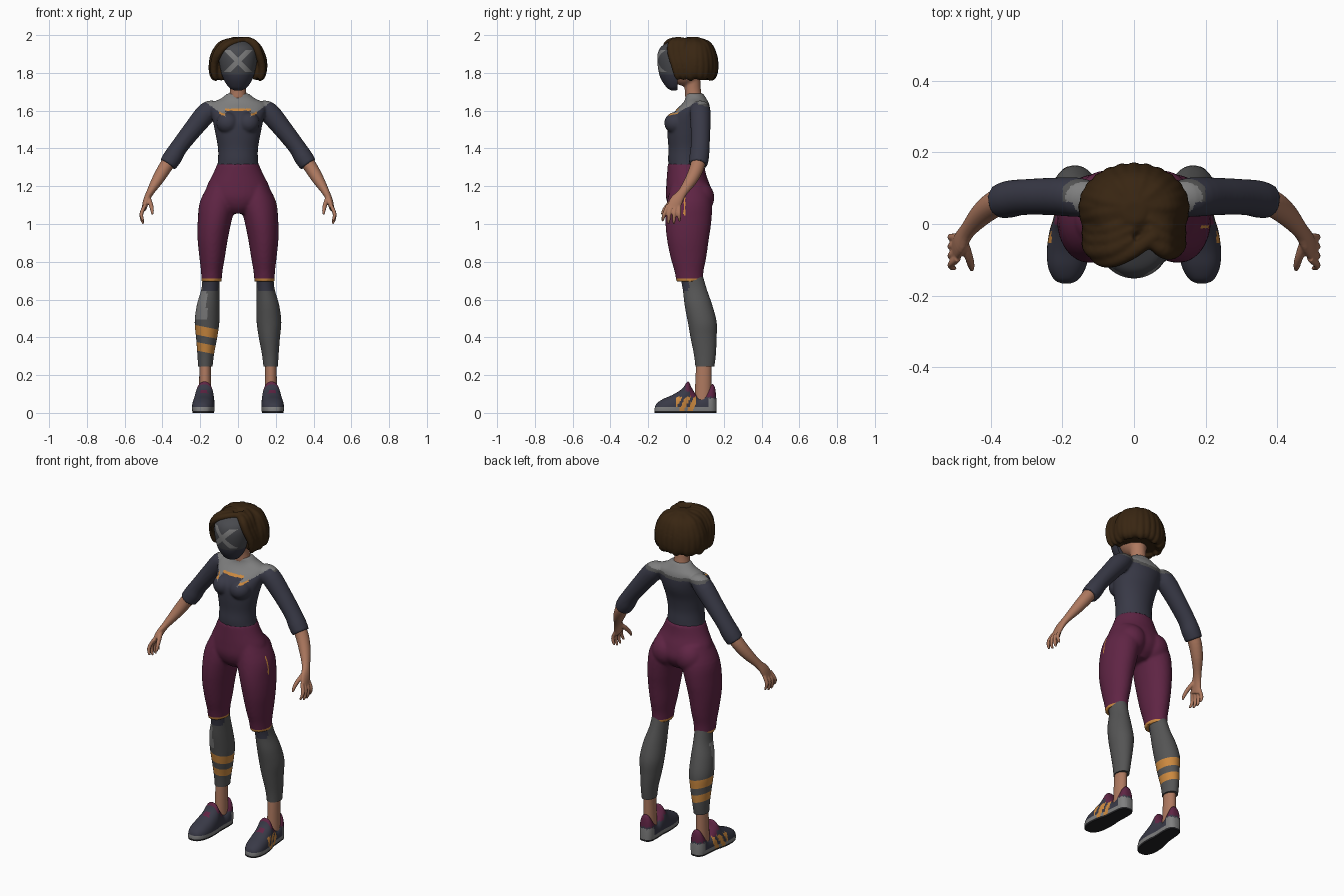
import bpy, bmesh, math
from mathutils import Vector

if "Cube" in bpy.data.objects:
    bpy.data.objects.remove(bpy.data.objects["Cube"])
X, Y, Z = Vector((1, 0, 0)), Vector((0, 1, 0)), Vector((0, 0, 1))
SIDES = (("left", 1), ("right", -1))

COLOURS = {
    "skin": (.42, .19, .115), "hair_brown": (.04, .019, .006), "navy": (.04, .041, .062),
    "plum": (.115, .018, .058), "leg_grey": (.09, .09, .09), "light_grey": (.21, .21, .21),
    "mask_grey": (.065, .067, .075), "orange": (.6, .25, .05), "sole_black": (.016, .016, .018)}
MATS = {}
for label, rgb in COLOURS.items():
    m = MATS[label] = bpy.data.materials.new(label)
    m.use_nodes = True
    m.diffuse_color = (*rgb, 1)
    shader = next(n for n in m.node_tree.nodes if n.type == "BSDF_PRINCIPLED")
    shader.inputs["Base Color"].default_value = (*rgb, 1)
    shader.inputs["Roughness"].default_value = .8


def spline(pts, sub):
    """Smooth curve through rows of numbers."""
    out = []
    for i in range(len(pts) - 1):
        a, b, c, d = (pts[max(0, min(len(pts) - 1, i + k))] for k in (-1, 0, 1, 2))
        for s in range(sub):
            t = s / sub
            out.append([q + .5 * t * (r - p + t * (2 * p - 5 * q + 4 * r - e + t * (3 * (q - r) + e - p)))
                        for p, q, r, e in zip(a, b, c, d)])
    return out + [list(pts[-1])]


def tube(bm, pts, side=1, axis=None, ref=Y, seg=32, sub=4, power=1):
    """Skin elliptical rings (x, y, z, width, depth) along a path."""
    rows, rings = spline(pts, sub), []
    for i, row in enumerate(rows):
        ahead, behind = rows[min(i + 1, len(rows) - 1)], rows[max(i - 1, 0)]
        t = axis or (Vector(ahead[:3]) - Vector(behind[:3])).normalized()
        u = ref.cross(t).normalized()
        v = t.cross(u)
        ring = []
        for k in range(seg):
            c, s = math.cos(math.tau * k / seg), math.sin(math.tau * k / seg)
            c, s = (math.copysign(abs(w) ** power, w) for w in (c, s))
            co = Vector(row[:3]) + u * c * max(row[3], .001) + v * s * max(row[4], .001)
            co.x *= side
            ring.append(bm.verts.new(co))
        rings.append(ring)
    for lo, hi in zip(rings, rings[1:]):
        for k in range(seg):
            bm.faces.new((lo[k], lo[k - 1], hi[k - 1], hi[k]))
    bm.faces.new(rings[0])
    bm.faces.new(rings[-1])


def ball(bm, centre, size):
    made = bmesh.ops.create_uvsphere(bm, u_segments=24, v_segments=16, radius=1)["verts"]
    for v in made:
        v.co = Vector(centre) + Vector(a * b for a, b in zip(v.co, size))


def cut(bm, co, no, remove=False):
    bmesh.ops.bisect_plane(bm, geom=bm.verts[:] + bm.edges[:] + bm.faces[:],
                           plane_co=co, plane_no=no, clear_outer=remove)


def finish(name, bm, rule, voxel=0, cuts=()):
    """Optionally fuse the pieces, slice colour borders, then colour faces by rule."""
    bmesh.ops.recalc_face_normals(bm, faces=bm.faces)
    mesh = bpy.data.meshes.new(name)
    if voxel:
        bm.to_mesh(mesh)
        temp = bpy.data.objects.new("temp", mesh)
        bpy.context.collection.objects.link(temp)
        fuse = temp.modifiers.new("fuse", "REMESH")
        fuse.mode, fuse.voxel_size = "VOXEL", voxel
        relax = temp.modifiers.new("relax", "SMOOTH")
        relax.factor, relax.iterations = .5, 5
        fused = bpy.data.meshes.new_from_object(temp.evaluated_get(bpy.context.evaluated_depsgraph_get()))
        bpy.data.objects.remove(temp)
        bm.clear()
        bm.from_mesh(fused)
        bpy.data.meshes.remove(fused)
    for co, no in cuts:
        cut(bm, co, no)
    used = []
    for f in bm.faces:
        label = rule(f.calc_center_median()) if callable(rule) else rule
        if label not in used:
            used.append(label)
        f.material_index = used.index(label)
    bm.to_mesh(mesh)
    bm.free()
    for label in used:
        mesh.materials.append(MATS[label])
    obj = bpy.data.objects.new(name, mesh)
    bpy.context.collection.objects.link(obj)
    bpy.ops.object.select_all(action="DESELECT")
    obj.select_set(True)
    bpy.context.view_layer.objects.active = obj
    bpy.ops.object.shade_smooth_by_angle(angle=math.radians(50))


# Top with sleeves and shoulder yoke
bm = bmesh.new()
tube(bm, [(0, 0, 1.29, .112, .09), (0, -.003, 1.34, .106, .092), (0, -.003, 1.4, .106, .09),
          (0, 0, 1.47, .118, .098), (0, .01, 1.53, .13, .108), (0, .022, 1.57, .14, .104),
          (0, .04, 1.61, .15, .087), (0, .052, 1.64, .14, .069), (0, .052, 1.665, .09, .055),
          (0, .045, 1.69, .058, .046)], axis=Z, seg=40)
for name, s in SIDES:
    ball(bm, (s * .055, -.055, 1.535), (.06, .06, .058))
    tube(bm, [(.11, .07, 1.625, .03, .045), (.16, .075, 1.595, .054, .055), (.24, .077, 1.5, .05, .052),
              (.31, .075, 1.41, .046, .05), (.345, .07, 1.355, .05, .052), (.372, .064, 1.315, .047, .049)], s)


def top_colour(c):
    x = abs(c.x)
    edge = 1.605 if x < .065 else 1.57 + .75 * (x - .07)
    if c.y > .06:
        edge = 1.6 + .1 * x
    if x < .1 and c.y < .03 and abs(c.z - max(edge, 1.58)) < .006:
        return "orange"
    if c.z > edge and x < .2:
        return "leg_grey" if c.y > .06 and c.z < edge + .018 else "light_grey"
    return "navy"


finish("top", bm, top_colour, .0065)

# Fitted knee-length trousers
bm = bmesh.new()
tube(bm, [(0, 0, 1.32, .109, .096), (0, .003, 1.26, .135, .104), (0, .012, 1.2, .165, .117),
          (0, .018, 1.14, .17, .124), (0, .016, 1.09, .13, .105), (0, .012, 1.055, .06, .07)], axis=Z)
for name, s in SIDES:
    ball(bm, (s * .078, .065, 1.14), (.085, .085, .09))
    tube(bm, [(.09, .015, 1.22, .06, .09), (.105, .018, 1.12, .096, .118), (.123, .013, 1.02, .09, .122),
              (.134, .01, .92, .08, .111), (.137, .013, .82, .067, .094), (.139, .016, .75, .057, .077),
              (.14, .02, .695, .053, .071)], s, axis=Z)
finish("trousers", bm, lambda c: "orange" if c.z < .712 or (
    c.x > .1 and abs(c.y + .008) < .006 and 1.04 < c.z < 1.15) else "plum", .008, [((0, 0, .712), Z)])


# Lower legs, ankles, shoes, forearms and hands
def leg_colour(c):
    level = c.z + .2 * c.x
    if c.x < 0 and (.37 < level < .42 or .286 < level < .331):
        return "orange"
    if c.z > .65 and c.y < .015:
        return "navy"
    if c.x < -.165 and c.y < .06 and .5 < c.z < .64:
        return "light_grey"
    return "leg_grey"


def shoe_colour(c):
    if c.z < .01:
        return "sole_black"
    if abs(c.x) > .18 and -.05 < c.y < .055 and c.z < .085 and (c.y - .5 * c.z) % .045 < .028:
        return "orange"
    if c.z < .03 or (c.y > .12 and c.z < .075):
        return "light_grey"
    if (c.z > .115 and c.y > -.005) or (c.y > .02 and c.z > .085):
        return "plum"
    if abs(c.x - math.copysign(.18, c.x)) < .02 and -.05 < c.y < -.025:
        return "plum"
    return "navy"


stripes = [((0, 0, h), (.2, 0, 1)) for h in (.286, .331, .37, .42)]
for name, s in SIDES:
    bm = bmesh.new()
    tube(bm, [(.141, .025, .74, .046, .06), (.146, .045, .66, .047, .063), (.158, .066, .57, .06, .073),
              (.164, .086, .48, .065, .076), (.166, .093, .4, .056, .069), (.171, .1, .31, .044, .058),
              (.173, .1, .245, .038, .05)], s, axis=Z, sub=6)
    finish(name + "_legging", bm, leg_colour, 0, stripes if s < 0 else ())

    bm = bmesh.new()
    tube(bm, [(.173, .095, .27, .03, .04), (.174, .093, .2, .031, .042), (.174, .09, .06, .034, .045)], s, axis=Z)
    finish(name + "_ankle", bm, "skin")

    bm = bmesh.new()
    tops = [(.19, -.166, .025, .012), (.189, -.155, .05, .034), (.187, -.12, .074, .053),
            (.184, -.07, .096, .059), (.18, -.02, .128, .056), (.177, .01, .166, .05),
            (.175, .032, .13, .047), (.173, .065, .085, .046), (.171, .1, .1, .045),
            (.17, .135, .15, .041), (.169, .153, .135, .03), (.169, .161, .07, .016)]
    tube(bm, [(x, y, .3 * h, w, .7 * h) for x, y, h, w in tops], s, axis=Y, ref=Z, seg=48, sub=6, power=.85)
    for v in bm.verts:
        v.co.z = max(v.co.z, 0)
    bmesh.ops.dissolve_degenerate(bm, dist=1e-5, edges=bm.edges[:])
    finish(name + "_shoe", bm, shoe_colour, 0, [((0, 0, h), Z) for h in (.01, .03)])

    bm = bmesh.new()
    tube(bm, [(.345, .07, 1.36, .036, .038), (.385, .058, 1.3, .036, .038), (.425, .028, 1.235, .031, .033),
              (.465, -.018, 1.168, .02, .025), (.485, -.05, 1.125, .017, .034),
              (.497, -.07, 1.08, .013, .036)], s, seg=24)
    for i in range(4):
        drop = .012 if i in (1, 2) else 0
        tube(bm, [(.492, -.096 + .02 * i, 1.1, .01, .011), (.51, -.112 + .025 * i, 1.06, .0105, .0105),
                  (.509, -.12 + .028 * i, 1.035 - drop, .009, .0095),
                  (.5, -.124 + .03 * i, 1.014 - drop, .006, .006)], s, seg=12)
    tube(bm, [(.476, -.05, 1.14, .013, .015), (.462, -.09, 1.105, .012, .013),
              (.455, -.115, 1.075, .01, .011), (.453, -.128, 1.05, .006, .006)], s, seg=12)
    finish(name + "_forearm_and_hand", bm, "skin", .004)

# Neck and head
bm = bmesh.new()
tube(bm, [(0, .042, 1.66, .05, .046), (0, .036, 1.71, .043, .043), (0, .03, 1.79, .045, .045)], axis=Z)
ball(bm, (0, -.005, 1.84), (.085, .1, .11))
finish("neck_and_head", bm, "skin", .007)

# Face mask with a pale cross and dark jaw
bm = bmesh.new()
tube(bm, [(0, -.065, 1.708, .02, .015), (0, -.058, 1.725, .05, .046), (0, -.05, 1.775, .08, .086),
          (0, -.05, 1.84, .097, .1), (0, -.05, 1.9, .1, .1), (0, -.043, 1.94, .088, .087),
          (0, -.035, 1.967, .05, .05)], axis=Z, seg=48, sub=6)
cut(bm, (0, -.045, 0), Y, True)
bmesh.ops.holes_fill(bm, edges=[e for e in bm.edges if e.is_boundary])
mid = Vector((0, 0, 1.862))
slices = [(mid + X * a * .018, (1, 0, b)) for a in (1, -1) for b in (1, -1)]
slices += [(mid + Z * h, Z) for h in (.058, -.058, -.07)]


def mask_colour(c):
    h = c.z - mid.z
    if h < -.07:
        return "navy"
    cross = min(abs(c.x + h), abs(c.x - h)) < .018 and abs(h) < .058
    return "light_grey" if cross and c.y < -.06 else "mask_grey"


finish("mask", bm, mask_colour, 0, slices)

# Bobbed hair: a core, hanging locks and a swept fringe
bm = bmesh.new()
tube(bm, [(0, .035, 1.99, .03, .03), (0, .04, 1.95, .095, .09), (0, .045, 1.9, .12, .105),
          (0, .05, 1.84, .13, .1), (0, .055, 1.79, .12, .09), (0, .055, 1.775, .09, .07)], axis=Z)
LOCKS = 19
for i in range(LOCKS):
    a = math.radians(-42 + 264 * i / (LOCKS - 1))
    cx, cy = math.cos(a) * .128, math.sin(a) * .1
    wob = .006 * math.sin(i * 2.4)
    tube(bm, [(cx * k, .045 + cy * k, z, r, r) for k, z, r in (
        (.15, 1.972, .018), (.68, 1.943 + wob / 2, .026), (.95, 1.89, .026), (1.02, 1.835 + wob, .026),
        (.98, 1.79 + wob, .023), (.84, 1.77 + wob, .012))], seg=14, ref=Vector((-math.sin(a), math.cos(a), .01)))
for s, x in ((-1, .0), (1, .055)):
    for k in range(3):
        tube(bm, [(s * x * .7, -.04 + .03 * k, 1.97, .018, .018), (s * (.06 + x * .4), -.072 + .03 * k, 1.955, .024, .024),
                  (s * .108, -.075 + .03 * k, 1.905, .022, .024), (s * .127, -.058 + .03 * k, 1.84, .02, .022),
                  (s * .125, -.046 + .03 * k, 1.785, .016, .017), (s * .112, -.04 + .03 * k, 1.765, .007, .007)],
             seg=14)
tube(bm, [(.06, -.03, 1.972, .02, .02), (0, -.075, 1.968, .018, .02), (-.06, -.1, 1.945, .02, .022),
          (-.1, -.095, 1.9, .016, .02), (-.118, -.07, 1.85, .012, .012)], seg=14, ref=Vector((.3, 1, .2)))
finish("hair", bm, "hair_brown", .006)
